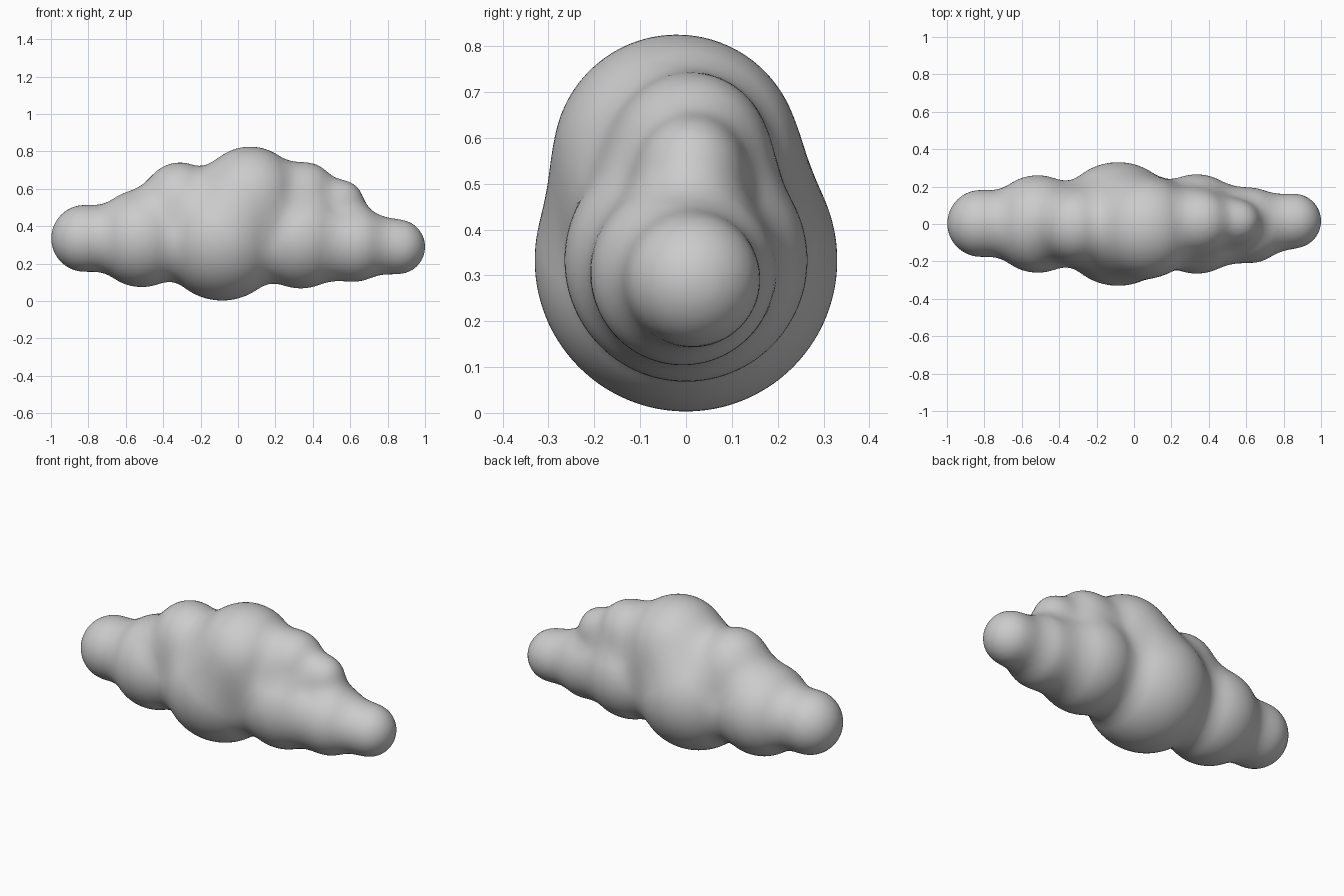
import bpy, bmesh
from mathutils import Matrix, Vector

if "Cube" in bpy.data.objects:
    bpy.data.objects.remove(bpy.data.objects["Cube"])

# Puffs of the cloud: x, y, z, radius
PUFFS = [
    (-0.82, 0.003, 0.335, 0.178),   # bottom row, left to right
    (-0.515, 0.0, 0.335, 0.26),
    (-0.085, 0.0, 0.333, 0.33),
    (0.335, 0.0, 0.333, 0.265),
    (0.62, -0.007, 0.305, 0.201),
    (0.855, 0.016, 0.29, 0.145),
    (-0.31, -0.01, 0.545, 0.195),   # upper puffs
    (0.065, -0.02, 0.555, 0.27),
    (0.36, 0.013, 0.58, 0.16),
    (0.565, 0.014, 0.54, 0.098),
]
BLEND = 0.10
CENTRES = [(Vector(p[:3]), p[3]) for p in PUFFS]


def field(p):
    """Smoothly blended distance to all puffs."""
    d = 10.0
    for c, r in CENTRES:
        e = (p - c).length - r
        h = BLEND - abs(d - e)
        d = min(d, e)
        if h > 0:
            d -= h * h / (4 * BLEND)
    return d


def project(verts, steps):
    """Pull vertices onto the blended surface."""
    eps = 0.002
    axes = [Vector((eps, 0, 0)), Vector((0, eps, 0)), Vector((0, 0, eps))]
    for v in verts:
        for _ in range(steps):
            d = field(v.co)
            if abs(d) < 0.0003:
                break
            g = Vector([(field(v.co + a) - d) / eps for a in axes])
            move = g * (-d / max(g.length_squared, 0.3))
            if move.length > 0.04:
                move.length = 0.04
            v.co += move


# Overlapping spheres
bm = bmesh.new()
for c, r in CENTRES:
    bmesh.ops.create_icosphere(bm, subdivisions=4, radius=r,
                               matrix=Matrix.Translation(c))
mesh = bpy.data.meshes.new("cloud")
bm.to_mesh(mesh)
bm.free()
cloud = bpy.data.objects.new("cloud", mesh)
bpy.context.collection.objects.link(cloud)

# Fuse into one skin
mod = cloud.modifiers.new("fuse", 'REMESH')
mod.mode = 'VOXEL'
mod.voxel_size = 0.017
deps = bpy.context.evaluated_depsgraph_get()
fused = bpy.data.meshes.new_from_object(cloud.evaluated_get(deps))
cloud.modifiers.clear()
cloud.data = fused

# Soften the creases between puffs
bm = bmesh.new()
bm.from_mesh(fused)
project(bm.verts, 3)
for _ in range(3):
    bmesh.ops.smooth_vert(bm, verts=bm.verts, factor=0.5,
                          use_axis_x=True, use_axis_y=True, use_axis_z=True)
project(bm.verts, 3)
for f in bm.faces:
    f.smooth = True
bm.to_mesh(fused)
bm.free()
